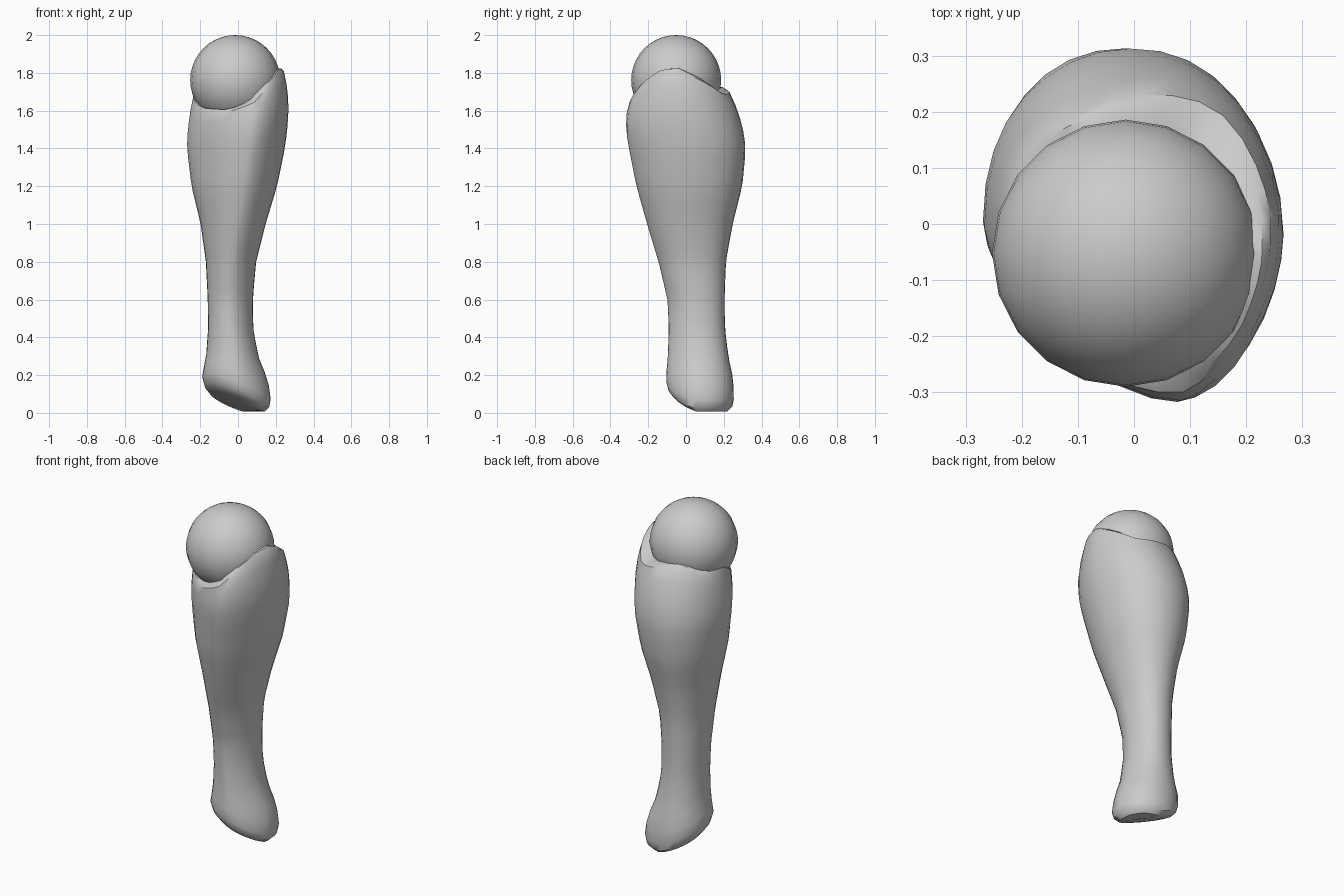
import bpy
import bmesh
from math import sin, cos, pi, radians, sqrt
from mathutils import Vector

cube = bpy.data.objects.get("Cube")
if cube:
    bpy.data.objects.remove(cube, do_unlink=True)

COLUMNS = 32
ROWS = 24
BALL_CENTRE = Vector((-0.015, -0.052, 1.762))
BALL_RADIUS = 0.238

# Limb sections: height, left edge, right edge, front, back, shin ridge x
SECTIONS = [
    (0.0, -.17, .165, -.09, .245, .0),
    (0.1, -.188, .176, -.104, .256, .0),
    (0.2, -.19, .148, -.105, .246, -.01),
    (0.3, -.169, .107, -.096, .224, -.02),
    (0.45, -.158, .08, -.091, .206, -.035),
    (0.6, -.16, .078, -.098, .204, -.04),
    (0.8, -.17, .096, -.145, .211, -.03),
    (1.0, -.198, .146, -.206, .247, .0),
    (1.2, -.246, .207, -.262, .298, .03),
    (1.4, -.27, .248, -.302, .317, .06),
    (1.5, -.266, .261, -.318, .302, .075),
    (1.6, -.252, .267, -.314, .275, .085),
    (1.7, -.232, .265, -.282, .23, .09),
    (1.85, -.2, .235, -.23, .15, .09),
]

# Rim height every 30 degrees, starting at +x and turning towards +y
RIM = [1.81, 1.755, 1.68, 1.7, 1.715, 1.67, 1.665, 1.6, 1.59, 1.645, 1.735, 1.805]


def blend(a, b, t):
    return a + (b - a) * t


def section_at(z):
    """Interpolate the section table at a height."""
    z = min(max(z, SECTIONS[0][0]), SECTIONS[-1][0])
    for low, high in zip(SECTIONS, SECTIONS[1:]):
        if z <= high[0]:
            t = (z - low[0]) / (high[0] - low[0])
            return [blend(a, b, t) for a, b in zip(low[1:], high[1:])]


def rim_height(angle):
    step = angle / radians(30)
    i = int(step) % len(RIM)
    return blend(RIM[i], RIM[(i + 1) % len(RIM)], step - int(step))


def limb_point(angle, z):
    """Point on a rounded section with a flattened front and a shin ridge."""
    left, right, front, back, ridge = section_at(z)
    c, s = cos(angle), sin(angle)
    mid_y = blend(front, back, 0.5)
    if s >= 0:
        power, mid_x = 2.12, blend(left, right, 0.5)
    else:
        calf = min(max((z - 0.6) / 0.8, 0), 1)
        power = blend(2.1, 1.62, calf) if c < 0 else 1.75
        mid_x = ridge
    u = abs(c) ** (2 / power)
    v = abs(s) ** (2 / power)
    x = blend(mid_x, right if c >= 0 else left, u)
    y = blend(mid_y, back if s >= 0 else front, v)
    return Vector((x, y, z))


def sole_height(x, y):
    return max(0.06 - 0.38 * x - 0.27 * (y - 0.07), 0.012)


def shrink(point, centre, factor):
    return Vector((blend(centre[0], point.x, factor),
                   blend(centre[1], point.y, factor), point.z))


def limb_column(angle):
    """Points from the sole, up the limb and over the rim to the ball."""
    foot = limb_point(angle, 0.1)
    sole_centre = (-0.005, 0.075)
    column = []
    for factor, lift in ((0.45, -0.012), (0.8, -0.005), (0.94, 0.018)):
        p = shrink(foot, sole_centre, factor)
        p.z = sole_height(p.x, p.y) + lift
        column.append(p)
    low = sole_height(foot.x, foot.y) + 0.06
    top = rim_height(angle)
    for row in range(ROWS + 1):
        column.append(limb_point(angle, blend(low, top, row / ROWS)))
    # Rounded lip closing the gap to the ball
    rim = column[-1]
    reach = sqrt(BALL_RADIUS ** 2 - (top + 0.015 - BALL_CENTRE.z) ** 2)
    offset = Vector((rim.x - BALL_CENTRE.x, rim.y - BALL_CENTRE.y))
    contact = reach / offset.length
    lip = shrink(rim, BALL_CENTRE, blend(1, min(contact, 1), 0.5))
    lip.z += 0.014
    inner = shrink(rim, BALL_CENTRE, min(contact, 1) * 0.95)
    inner.z += 0.015
    return column + [lip, inner]


def finish(obj, material, angle):
    obj.data.materials.append(material)
    bpy.ops.object.select_all(action='DESELECT')
    obj.select_set(True)
    bpy.context.view_layer.objects.active = obj
    bpy.ops.object.shade_smooth_by_angle(angle=radians(angle))


grey = bpy.data.materials.new("plain_grey")
grey.use_nodes = True
grey.diffuse_color = (0.6, 0.6, 0.6, 1)
for node in grey.node_tree.nodes:
    if node.type == 'BSDF_PRINCIPLED':
        node.inputs["Base Color"].default_value = (0.6, 0.6, 0.6, 1)

# Lower limb
bm = bmesh.new()
columns = [[bm.verts.new(p) for p in limb_column(2 * pi * i / COLUMNS)]
           for i in range(COLUMNS)]
for i, here in enumerate(columns):
    after = columns[(i + 1) % COLUMNS]
    for j in range(len(here) - 1):
        bm.faces.new((here[j], after[j], after[j + 1], here[j + 1]))
# Sole cap; the top stays open inside the ball
bm.faces.new([c[0] for c in reversed(columns)])
bmesh.ops.recalc_face_normals(bm, faces=bm.faces)
mesh = bpy.data.meshes.new("lower_limb")
bm.to_mesh(mesh)
bm.free()
limb = bpy.data.objects.new("lower_limb", mesh)
bpy.context.collection.objects.link(limb)
finish(limb, grey, 40)

# Ball of the knee joint
bpy.ops.mesh.primitive_uv_sphere_add(segments=20, ring_count=20,
                                     radius=BALL_RADIUS, location=BALL_CENTRE)
ball = bpy.context.object
ball.name = "knee_ball"
finish(ball, grey, 40)
